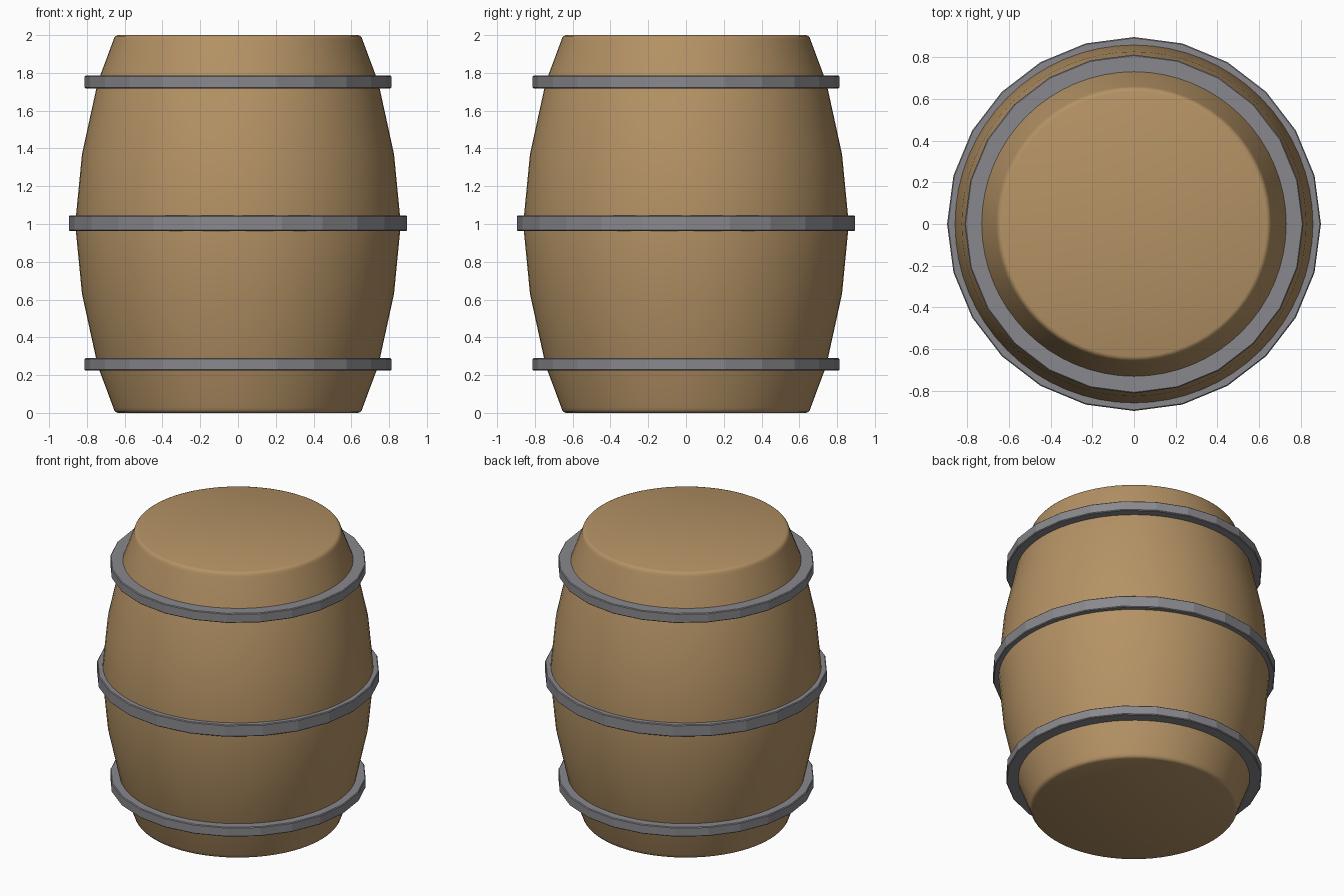
import bpy, bmesh, math

if "Cube" in bpy.data.objects:
    bpy.data.objects.remove(bpy.data.objects["Cube"])


def lathe(name, profile, sides, color, closed, smooth):
    bm = bmesh.new()
    rings = []
    for r, z in profile:
        rings.append([bm.verts.new((r * math.cos(2 * math.pi * i / sides),
                                    r * math.sin(2 * math.pi * i / sides), z))
                      for i in range(sides)])
    pairs = list(zip(rings, rings[1:]))
    if closed:
        pairs.append((rings[-1], rings[0]))
    else:
        bm.faces.new(rings[0])
        bm.faces.new(rings[-1])
    for a, b in pairs:
        for i in range(sides):
            j = (i + 1) % sides
            bm.faces.new((a[i], a[j], b[j], b[i]))
    bmesh.ops.recalc_face_normals(bm, faces=bm.faces)
    me = bpy.data.meshes.new(name)
    bm.to_mesh(me)
    bm.free()
    ob = bpy.data.objects.new(name, me)
    bpy.context.collection.objects.link(ob)
    mat = bpy.data.materials.new(name + "_material")
    mat.diffuse_color = color
    mat.use_nodes = True
    mat.node_tree.nodes["Principled BSDF"].inputs["Base Color"].default_value = mat.diffuse_color
    me.materials.append(mat)
    if smooth:
        bpy.ops.object.select_all(action='DESELECT')
        ob.select_set(True)
        bpy.context.view_layer.objects.active = ob
        bpy.ops.object.shade_smooth_by_angle(angle=math.radians(35))
    return ob


# Wooden body: lower half profile mirrored about z = 1, with rounded rims
half = [(0.635, 0.0), (0.648, 0.005), (0.656, 0.015), (0.661, 0.03),
        (0.743, 0.25), (0.826, 0.63)]
profile = half + [(0.862, 1.0)] + [(r, 2 - z) for r, z in reversed(half)]
lathe("barrel_body", profile, 64, (0.46, 0.29, 0.13, 1), False, True)

# Metal hoops: 24-sided bands with a tiny chamfer on the outer edges
for name, inner, outer, z0, z1 in (("lower_hoop", 0.72, 0.812, 0.224, 0.29),
                                   ("middle_hoop", 0.85, 0.896, 0.962, 1.044),
                                   ("upper_hoop", 0.72, 0.812, 1.718, 1.785)):
    c = 0.005
    lathe(name, [(inner, z0), (outer - c, z0), (outer, z0 + c),
                 (outer, z1 - c), (outer - c, z1), (inner, z1)],
          24, (0.25, 0.25, 0.27, 1), True, False)
